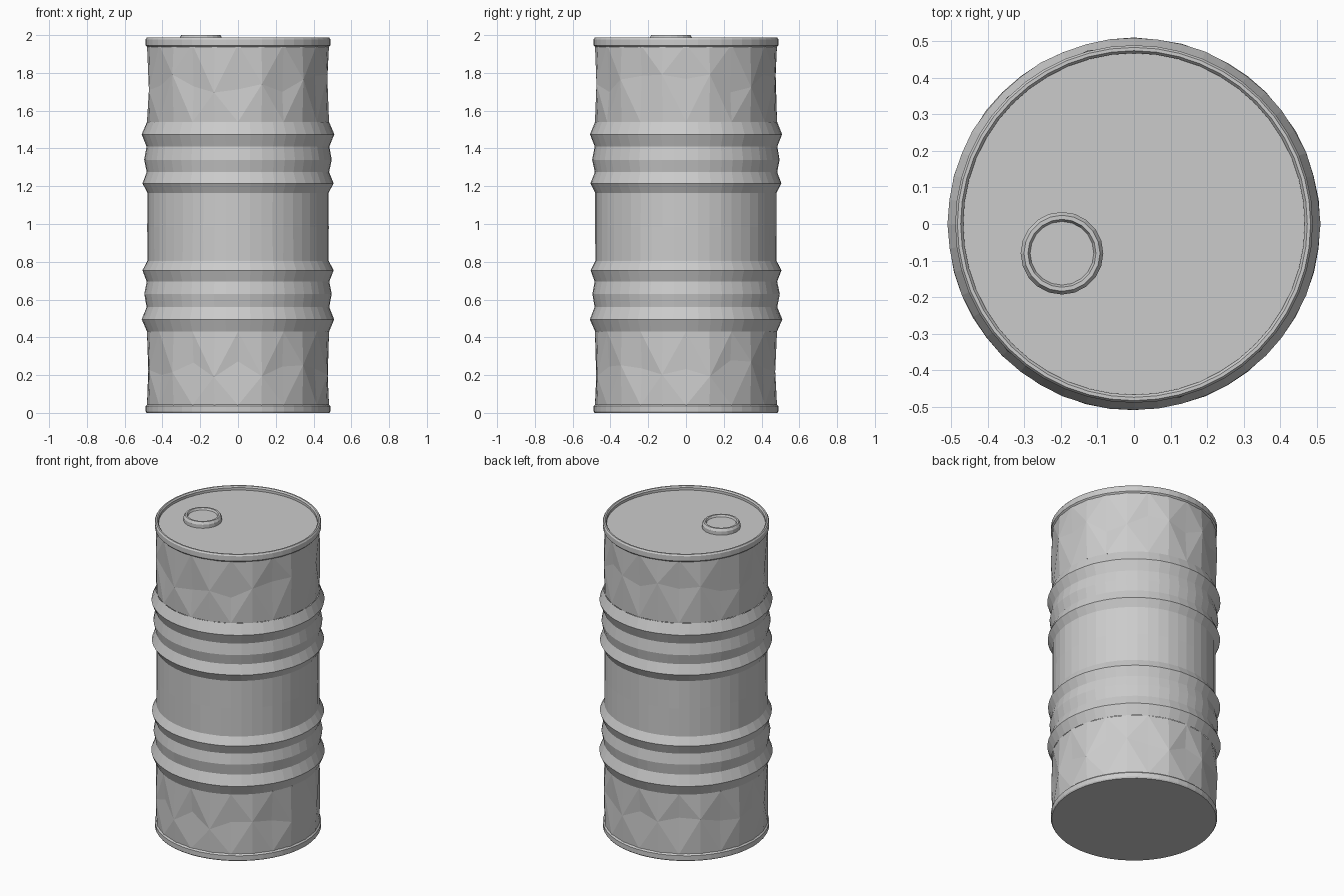
import bpy, bmesh, math, random

random.seed(4)
cube = bpy.data.objects.get("Cube")
if cube:
    bpy.data.objects.remove(cube)

steel = bpy.data.materials.new("grey_steel")
steel.use_nodes = True
STEEL = (0.6, 0.6, 0.6, 1)
steel.diffuse_color = STEEL
steel.node_tree.nodes["Principled BSDF"].inputs["Base Color"].default_value = STEEL


def finish(name, bm):
    bmesh.ops.recalc_face_normals(bm, faces=bm.faces)
    mesh = bpy.data.meshes.new(name)
    bm.to_mesh(mesh)
    bm.free()
    mesh.materials.append(steel)
    obj = bpy.data.objects.new(name, mesh)
    bpy.context.collection.objects.link(obj)
    return obj


def ring(bm, n, z, radius, cx=0, cy=0):
    """Circle of vertices; radius is a number or a function of the index."""
    verts = []
    for i in range(n):
        a = math.tau * i / n
        r = radius(i) if callable(radius) else radius
        verts.append(bm.verts.new((cx + r * math.sin(a), cy - r * math.cos(a), z)))
    return verts


def lathe(name, profile, n, cx=0, cy=0, cap_first=False, cap_last=False, jitter=0):
    bm = bmesh.new()
    rings = [ring(bm, n, z, lambda i, r=r: r + random.uniform(-jitter, jitter), cx, cy)
             for r, z in profile]
    for a, b in zip(rings, rings[1:]):
        for i in range(n):
            k = (i + 1) % n
            bm.faces.new((a[i], a[k], b[k], b[i]))
    if cap_first:
        bm.faces.new(rings[0])
    if cap_last:
        bm.faces.new(rings[-1])
    return finish(name, bm)


def dented_panel(name, z_low, z_high):
    """Wall hammered into long diamonds: proud and sunken points alternate."""
    n, bm = 24, bmesh.new()
    mid = (z_low + z_high) / 2

    def hammered(i):
        return (0.49 if i % 2 else 0.47) + random.uniform(-0.003, 0.003)

    rows = [ring(bm, n, z_low, 0.482), ring(bm, n, mid, hammered), ring(bm, n, z_high, 0.482)]
    for v in rows[1]:
        v.co.z += random.uniform(-0.05, 0.05)
    for j, (a, b) in enumerate(zip(rows, rows[1:])):
        for i in range(n):
            k = (i + 1) % n
            # Diagonals run from sunken columns at the edge to proud mid points
            if (i + j) % 2 == 0:
                edge = j == 0
            else:
                edge = j == 1
            if (i % 2 == 0) == (j == 0):
                bm.faces.new((a[i], a[k], b[k]))
                bm.faces.new((a[i], b[k], b[i]))
            else:
                bm.faces.new((a[i], a[k], b[i]))
                bm.faces.new((a[k], b[k], b[i]))
    return finish(name, bm)


# Dented end walls
dented_panel("lower_wall", 0.04, 0.43)
dented_panel("upper_wall", 1.54, 1.95)

# Ribbed middle wall, the two rib groups mirrored about the waist
CENTRE = 0.985
upper_ribs = [(0.48, 1.165), (0.506, 1.215), (0.483, 1.275), (0.496, 1.34),
              (0.484, 1.41), (0.509, 1.475), (0.482, 1.54)]
lower_ribs = [(r, 2 * CENTRE - z) for r, z in reversed(upper_ribs)]
lathe("ribbed_wall", lower_ribs + [(0.48, CENTRE)] + upper_ribs, 48, jitter=0.0012)

# Rolled rims with the bottom plate and the recessed lid
lathe("bottom_rim", [(0.484, 0), (0.489, 0.008), (0.489, 0.036), (0.48, 0.045)], 48,
      cap_first=True)
lathe("top_rim_and_lid", [(0.48, 1.937), (0.489, 1.946), (0.489, 1.978), (0.483, 1.987),
                          (0.474, 1.987), (0.467, 1.978), (0.467, 1.962)], 48, cap_last=True)

# Filler cap with raised edge
lathe("filler_cap", [(0.113, 1.962), (0.113, 1.985), (0.104, 2.0), (0.093, 2.0),
                     (0.087, 1.988)], 20, cx=-0.197, cy=-0.08, cap_last=True)
